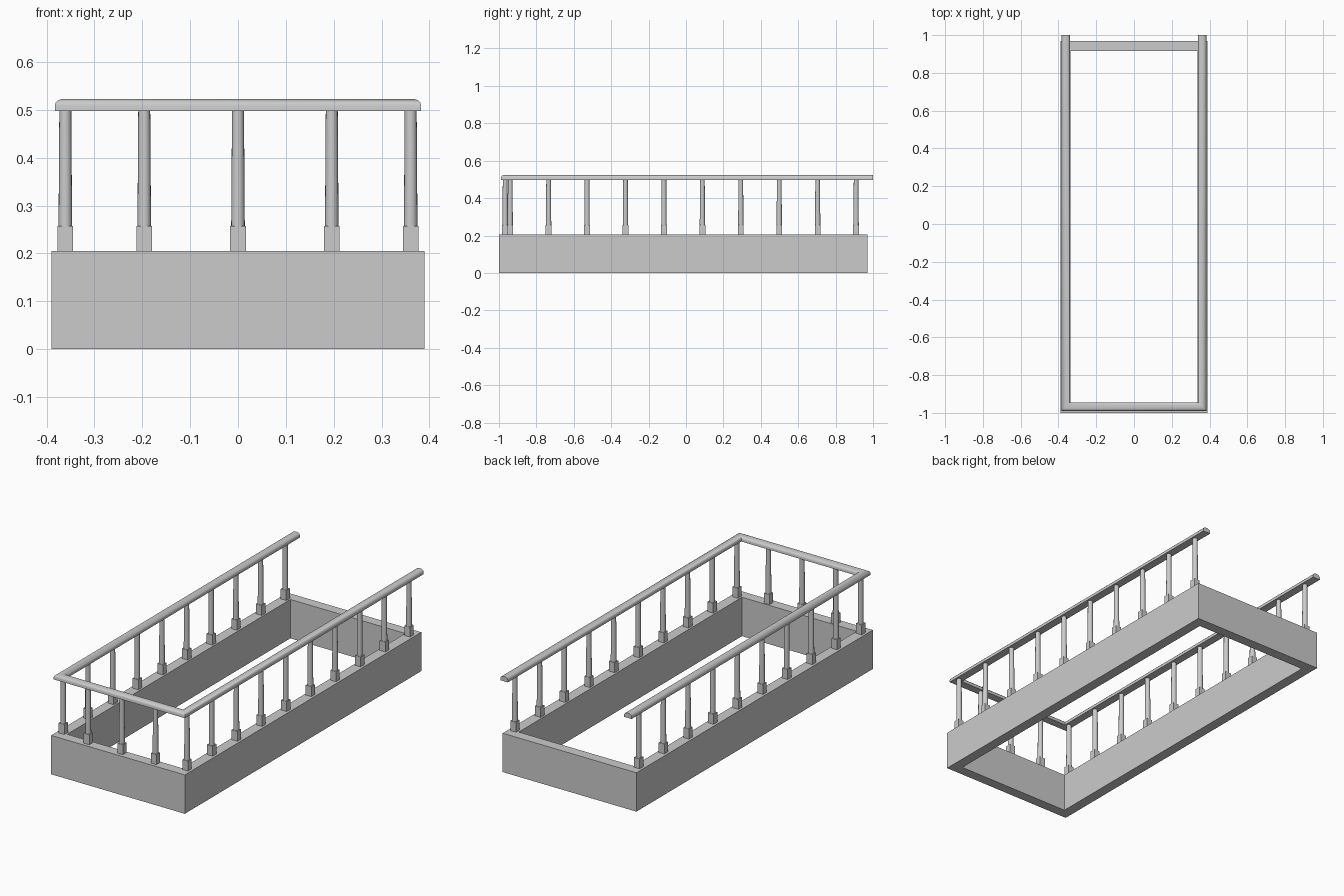
import bpy, bmesh
from mathutils import Matrix, Vector

if "Cube" in bpy.data.objects:
    bpy.data.objects.remove(bpy.data.objects["Cube"], do_unlink=True)

grey = bpy.data.materials.new("plain grey")
grey.use_nodes = True
COLOUR = (0.6, 0.6, 0.6, 1)
grey.diffuse_color = COLOUR
for node in grey.node_tree.nodes:
    if node.type == "BSDF_PRINCIPLED":
        node.inputs["Base Color"].default_value = COLOUR


def finish(bm, name, smooth=False):
    bmesh.ops.recalc_face_normals(bm, faces=bm.faces)
    mesh = bpy.data.meshes.new(name)
    bm.to_mesh(mesh)
    bm.free()
    mesh.materials.append(grey)
    obj = bpy.data.objects.new(name, mesh)
    bpy.context.collection.objects.link(obj)
    if smooth:
        bpy.ops.object.select_all(action="DESELECT")
        obj.select_set(True)
        bpy.context.view_layer.objects.active = obj
        bpy.ops.object.shade_smooth_by_angle(angle=0.7)
    return obj


def skin(bm, rings, closed):
    """Join successive rings of vertices with quads."""
    count = len(rings[0])
    for i in range(len(rings) if closed else len(rings) - 1):
        a, b = rings[i], rings[(i + 1) % len(rings)]
        for j in range(count):
            k = (j + 1) % count
            bm.faces.new((a[j], a[k], b[k], b[j]))
    if not closed:
        bm.faces.new(rings[0])
        bm.faces.new(rings[-1])


# Open rectangular plinth
BASE_TOP, WALL = 0.205, 0.055
bm = bmesh.new()
rings = []
for x, y, sx, sy in ((-0.39, -1, 1, 1), (0.39, -1, -1, 1),
                     (0.39, 0.97, -1, -1), (-0.39, 0.97, 1, -1)):
    inner = (x + sx * WALL, y + sy * WALL)
    rings.append([bm.verts.new((px, py, z)) for (px, py), z in
                  (((x, y), 0), ((x, y), BASE_TOP), (inner, BASE_TOP), (inner, 0))])
skin(bm, rings, True)
finish(bm, "base_frame")

# Handrail: rounded profile swept around three sides with mitred corners
RAIL_X, RAIL_Y, RAIL_Z = 0.361, -0.967, 0.498
half = [(0.022, 0), (0.022, 0.011), (0.020, 0.017), (0.015, 0.022), (0.007, 0.025)]
profile = half + [(-o, z) for o, z in reversed(half)]
bm = bmesh.new()
rings = []
for x, y, dx, dy in ((-RAIL_X, 1, -1, 0), (-RAIL_X, RAIL_Y, -1, -1),
                     (RAIL_X, RAIL_Y, 1, -1), (RAIL_X, 1, 1, 0)):
    rings.append([bm.verts.new((x + dx * o, y + dy * o, RAIL_Z + z))
                  for o, z in profile])
skin(bm, rings, False)
finish(bm, "handrail", True)


# Balusters: square foot block below a tapered round post
def baluster(name, x, y):
    foot_h = 0.052
    bm = bmesh.new()
    size = Matrix.Diagonal((0.033, 0.031, foot_h, 1))
    bmesh.ops.create_cube(
        bm, size=1,
        matrix=Matrix.Translation((x, y, BASE_TOP + foot_h / 2)) @ size)
    finish(bm, name + "_foot")
    low, high = BASE_TOP + foot_h, RAIL_Z + 0.002
    bm = bmesh.new()
    bmesh.ops.create_cone(
        bm, cap_ends=True, segments=16, radius1=0.0142, radius2=0.0125,
        depth=high - low, matrix=Matrix.Translation((x, y, (low + high) / 2)))
    finish(bm, name + "_post", True)


for side, sign in (("left", 1), ("right", -1)):
    for i in range(10):
        baluster(f"{side}_baluster_{i + 1}", sign * RAIL_X, -0.94 + i * 0.2055)
for i, x in enumerate((-0.196, 0, 0.196)):
    baluster(f"front_baluster_{i + 1}", x, -0.967)
